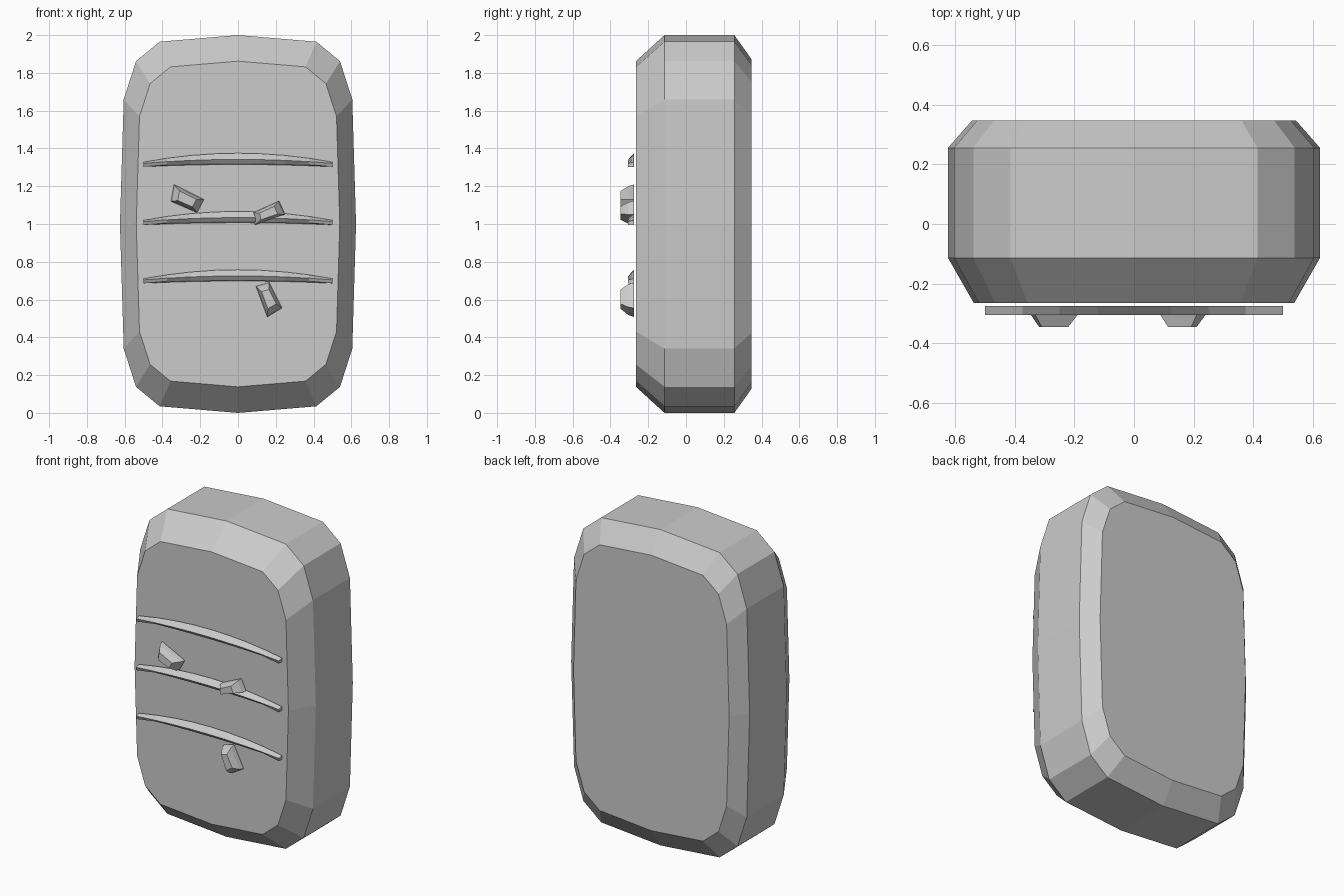
import bpy, bmesh
from mathutils import Vector

cube = bpy.data.objects.get("Cube")
if cube:
    bpy.data.objects.remove(cube, do_unlink=True)

grey = bpy.data.materials.new("stone_grey")
grey.use_nodes = True
colour = (0.6, 0.6, 0.6, 1)
grey.diffuse_color = colour
grey.node_tree.nodes["Principled BSDF"].inputs["Base Color"].default_value = colour


def loft(name, rings):
    """Join equal rings of points into a closed, flat-shaded solid."""
    bm = bmesh.new()
    loops = [[bm.verts.new(p) for p in ring] for ring in rings]
    n = len(loops[0])
    for a, b in zip(loops, loops[1:]):
        for i in range(n):
            j = (i + 1) % n
            bm.faces.new((a[i], a[j], b[j], b[i]))
    bm.faces.new(loops[0])
    bm.faces.new(loops[-1])
    bmesh.ops.recalc_face_normals(bm, faces=bm.faces)
    mesh = bpy.data.meshes.new(name)
    bm.to_mesh(mesh)
    bm.free()
    mesh.materials.append(grey)
    obj = bpy.data.objects.new(name, mesh)
    bpy.context.collection.objects.link(obj)
    return obj


# Rounded slab: one quarter of the outline, mirrored, with bevelled rims
quarter = [(0, 1), (0.415, 0.965), (0.54, 0.862), (0.605, 0.66), (0.625, 0)]
right_half = quarter + [(x, -z) for x, z in quarter[-2::-1]]
outline = right_half + [(-x, z) for x, z in right_half[-2:0:-1]]
sections = [(-0.265, 0.862), (-0.114, 1), (0.256, 1), (0.347, 0.872)]
loft("slab_body", [[(x * s, y, 1 + z * s) for x, z in outline]
                   for y, s in sections])

# Three arched ridges, thickest in the middle
SEGMENTS = 8
for name, base in (("upper", 1.303), ("middle", 0.995), ("lower", 0.686)):
    rings = []
    for i in range(SEGMENTS + 1):
        t = 2 * i / SEGMENTS - 1
        rise = 1 - t * t
        x = t * 0.5
        rings.append([(x, -0.275, base + 0.025 + 0.047 * rise),
                      (x, -0.306, base + 0.018 + 0.021 * rise),
                      (x, -0.306, base + 0.012 * rise),
                      (x, -0.275, base + 0.012 * rise)]
                     if abs(t) == 1 else
                     [(x, -0.275, base + 0.025 + 0.047 * rise),
                      (x, -0.306, base + 0.018 + 0.021 * rise),
                      (x, -0.29, base + 0.006 + 0.012 * rise),
                      (x, -0.275, base + 0.012 * rise)])
    loft(name + "_ridge", rings)

# Small faceted chips on the front
chips = {
    "left_chip": [(-0.339, 1.209), (-0.18, 1.13), (-0.217, 1.06), (-0.355, 1.12)],
    "middle_chip": [(0.08, 1.06), (0.217, 1.122), (0.25, 1.05), (0.09, 0.995)],
    "lower_chip": [(0.095, 0.67), (0.165, 0.69), (0.233, 0.555), (0.155, 0.508)],
}
for name, corners in chips.items():
    points = [Vector((x, 0, z)) for x, z in corners]
    centre = sum(points, Vector()) / len(points)
    loft(name, [[centre + (p - centre) * s + Vector((0, y, 0)) for p in points]
                for y, s in ((-0.275, 1), (-0.305, 0.9), (-0.346, 0.56))])
